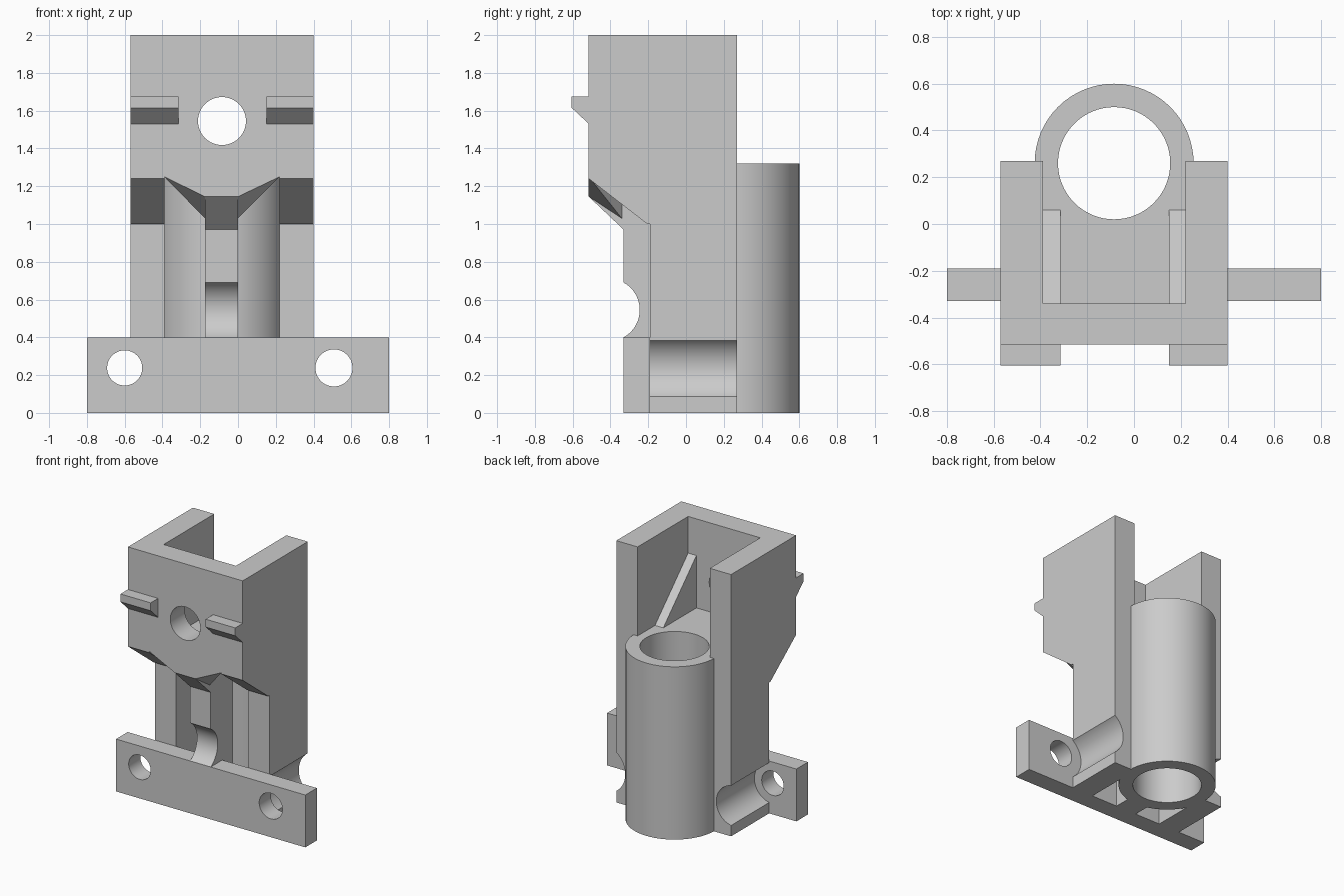
import bpy, bmesh, math
from mathutils import Matrix, Vector

cube = bpy.data.objects.get("Cube")
if cube:
    bpy.data.objects.remove(cube, do_unlink=True)

grey = bpy.data.materials.new("plain_grey")
grey.use_nodes = True
grey.diffuse_color = (0.6, 0.6, 0.6, 1)
grey.node_tree.nodes["Principled BSDF"].inputs["Base Color"].default_value = (0.6, 0.6, 0.6, 1)

MID = -0.085                 # centre line of the holder
OUT_L, OUT_R = -0.57, 0.40   # outer walls
IN_L, IN_R = -0.39, 0.22     # inner walls


def finish(name, bm):
    bmesh.ops.recalc_face_normals(bm, faces=bm.faces[:])
    mesh = bpy.data.meshes.new(name)
    bm.to_mesh(mesh)
    bm.free()
    mesh.materials.append(grey)
    obj = bpy.data.objects.new(name, mesh)
    bpy.context.scene.collection.objects.link(obj)
    return obj


def extrude_x(name, profile, x0, x1):
    """Extrude a (y, z) outline along x."""
    bm = bmesh.new()
    face = bm.faces.new([bm.verts.new((x0, y, z)) for y, z in profile])
    new = bmesh.ops.extrude_face_region(bm, geom=[face])["geom"]
    verts = [v for v in new if isinstance(v, bmesh.types.BMVert)]
    bmesh.ops.translate(bm, verts=verts, vec=(x1 - x0, 0, 0))
    return finish(name, bm)


def box(name, x0, x1, y0, y1, z0, z1):
    return extrude_x(name, [(y0, z0), (y1, z0), (y1, z1), (y0, z1)], x0, x1)


def cylinder(name, start, end, radius, sides=64):
    a, b = Vector(start), Vector(end)
    turn = (b - a).to_track_quat('Z', 'Y').to_matrix().to_4x4()
    bm = bmesh.new()
    bmesh.ops.create_cone(bm, cap_ends=True, segments=sides, radius1=radius, radius2=radius,
                          depth=(b - a).length, matrix=Matrix.Translation((a + b) / 2) @ turn)
    return finish(name, bm)


def hull(name, points):
    bm = bmesh.new()
    bmesh.ops.convex_hull(bm, input=[bm.verts.new(p) for p in points])
    return finish(name, bm)


def cut(obj, *cutters):
    for cutter in cutters:
        cutter.hide_render = True
        cutter.hide_viewport = False
        mod = obj.modifiers.new(cutter.name, 'BOOLEAN')
        mod.operation, mod.solver, mod.object = 'DIFFERENCE', 'EXACT', cutter
    # bake the cuts into the mesh
    bpy.context.view_layer.update()
    graph = bpy.context.evaluated_depsgraph_get()
    baked = bpy.data.meshes.new_from_object(obj.evaluated_get(graph))
    obj.modifiers.clear()
    obj.data = baked


# Cutters
slot = box("slot_cutter", IN_L, IN_R, -0.34, 0.5, 1.32, 2.2)
cavity = box("cavity_cutter", IN_L, IN_R, -0.7, 0.2, -0.2, 1.25)
bore = cylinder("bore_cutter", (MID, 0.26, -0.2), (MID, 0.26, 1.6), 0.24)
window = cylinder("window_cutter", (MID, -0.8, 1.545), (MID, -0.2, 1.545), 0.127)
notch = cylinder("notch_cutter", (-0.4, -0.411, 0.545), (0.3, -0.411, 0.545), 0.166)
grooves, bolts = [], []
for side, x, groove_r, bolt_r in (("right", -0.60, 0.155, 0.093), ("left", 0.508, 0.183, 0.098)):
    grooves.append(cylinder(side + "_groove_cutter", (x, -0.4, 0.235), (x, 0.6, 0.235), groove_r))
    bolts.append(cylinder(side + "_bolt_cutter", (x, -0.6, 0.238), (x, 0.1, 0.238), bolt_r))

# Main body with overhanging front
body = extrude_x("body", [(0.27, 0), (0.27, 2), (-0.515, 2), (-0.515, 1.24),
                          (-0.205, 1.0), (-0.19, 1.0), (-0.19, 0)], OUT_L, OUT_R)
cut(body, slot, cavity, bore, window, *grooves)

# Round tube at the back
tube = cylinder("tube", (MID, 0.26, 0), (MID, 0.26, 1.32), 0.34)
cut(tube, bore)

# Middle rib with a rounded notch
rib = extrude_x("middle_rib", [(-0.515, 1.25), (-0.515, 1.145), (-0.33, 0.97), (-0.33, 0),
                               (0, 0), (0, 1.25)], -0.175, 0.0)
cut(rib, notch)

# Mounting plate with bolt holes
plate = box("mounting_plate", -0.8, 0.8, -0.33, -0.19, 0, 0.4)
cut(plate, *bolts)

# Paired details: front ledges, inner gussets, sloped wings beside the rib
for side, wall, inner, rib_x, ledge, gusset in (
        ("right", OUT_L, IN_L, -0.175, -0.315, -0.315),
        ("left", OUT_R, IN_R, 0.0, 0.15, 0.15)):
    extrude_x(side + "_ledge", [(-0.515, 1.53), (-0.605, 1.615), (-0.605, 1.675), (-0.515, 1.675)],
              wall, ledge)
    extrude_x(side + "_gusset", [(-0.34, 1.32), (0.06, 1.32), (-0.34, 1.72)], inner, gusset)
    hull(side + "_wing", [(inner, -0.515, 1.25), (rib_x, -0.515, 1.25), (rib_x, -0.515, 1.145),
                          (rib_x, -0.34, 1.03), (rib_x, -0.34, 1.25)])

# Remove the used cutters
for obj in [slot, cavity, bore, window, notch] + grooves + bolts:
    bpy.data.objects.remove(obj, do_unlink=True)

# Smooth the round surfaces, keep the edges sharp
for obj in (body, tube, rib, plate):
    bpy.ops.object.select_all(action='DESELECT')
    obj.select_set(True)
    bpy.context.view_layer.objects.active = obj
    bpy.ops.object.shade_smooth_by_angle(angle=math.radians(30))
